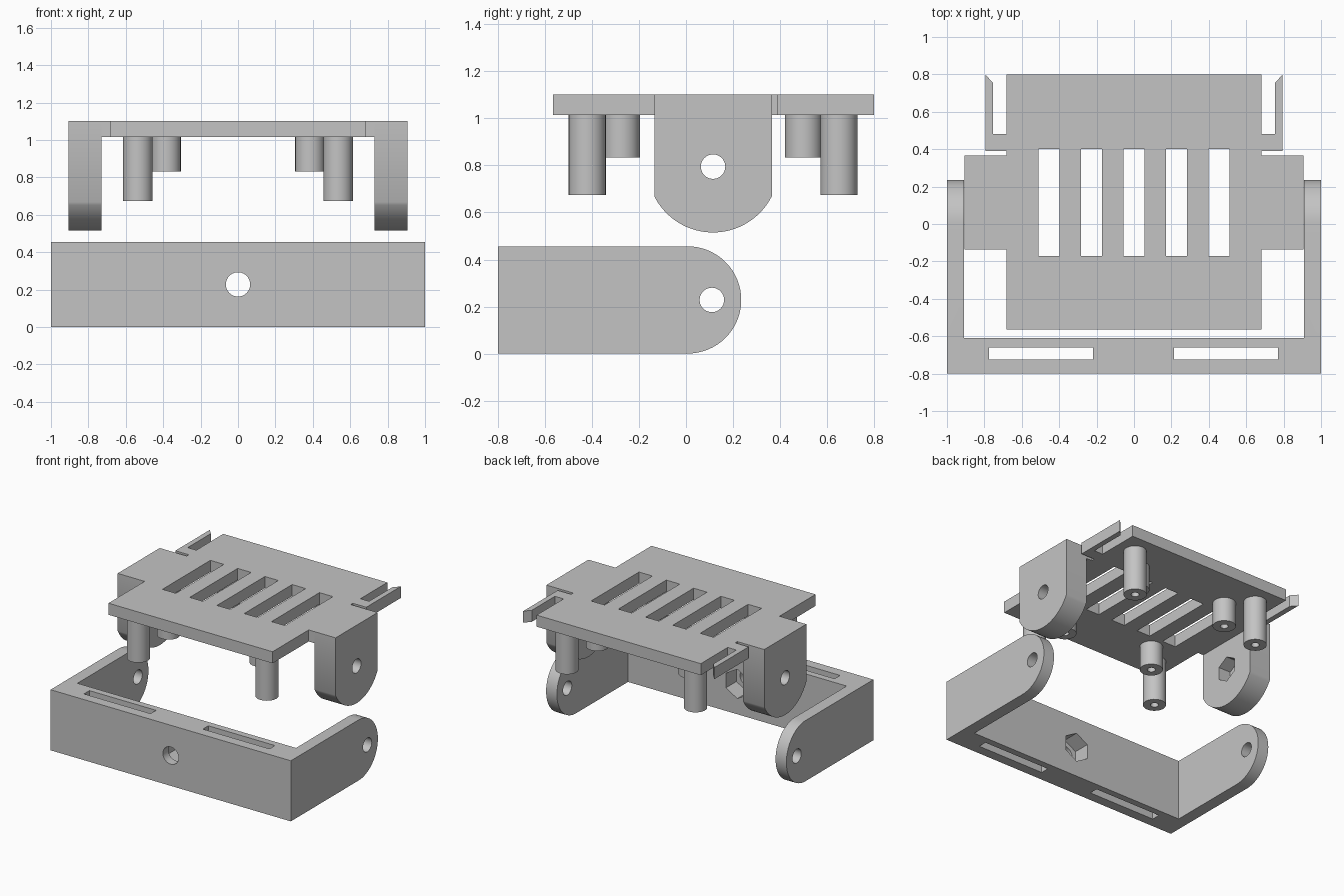
import bpy, bmesh
from math import sin, cos, pi, asin

cube = bpy.data.objects.get("Cube")
if cube:
    bpy.data.objects.remove(cube, do_unlink=True)

grey = bpy.data.materials.new("plain grey plastic")
grey.use_nodes = True
color = (0.55, 0.55, 0.55, 1)
grey.diffuse_color = color
grey.node_tree.nodes["Principled BSDF"].inputs["Base Color"].default_value = color


def finish(name, bm):
    bmesh.ops.recalc_face_normals(bm, faces=bm.faces)
    mesh = bpy.data.meshes.new(name)
    bm.to_mesh(mesh)
    bm.free()
    mesh.materials.append(grey)
    obj = bpy.data.objects.new(name, mesh)
    bpy.context.collection.objects.link(obj)
    return obj


def prism(name, points, axis, start, end):
    """Extrude a flat outline along one axis."""
    place = {"x": lambda u, v, w: (w, u, v),
             "y": lambda u, v, w: (u, w, v),
             "z": lambda u, v, w: (u, v, w)}[axis]
    bm = bmesh.new()
    rings = [[bm.verts.new(place(u, v, w)) for u, v in points] for w in (start, end)]
    for ring in rings:
        bm.faces.new(ring)
    for i in range(len(points)):
        j = (i + 1) % len(points)
        bm.faces.new((rings[0][i], rings[0][j], rings[1][j], rings[1][i]))
    return finish(name, bm)


def arc(cu, cv, r, a0, a1, steps):
    return [(cu + r * cos(a0 + (a1 - a0) * i / steps),
             cv + r * sin(a0 + (a1 - a0) * i / steps)) for i in range(steps + 1)]


def circle(cu, cv, r, n=40):
    return arc(cu, cv, r, 0, 2 * pi, n)[:-1]


def hexagon(cu, cv, r):
    return arc(cu, cv, r, pi / 2, 5 * pi / 2, 6)[:-1]


def rect(u0, v0, u1, v1):
    return [(u0, v0), (u1, v0), (u1, v1), (u0, v1)]


def cut(target, points, axis, start, end):
    """Subtract a prism and discard the cutter."""
    cutter = prism("cutter", points, axis, start, end)
    cutter.hide_render = True
    mod = target.modifiers.new("cut", "BOOLEAN")
    mod.operation, mod.solver, mod.object = "DIFFERENCE", "EXACT", cutter
    bpy.context.view_layer.objects.active = target
    bpy.ops.object.modifier_apply(modifier=mod.name)
    bpy.data.objects.remove(cutter, do_unlink=True)


def smooth(obj):
    bpy.ops.object.select_all(action="DESELECT")
    obj.select_set(True)
    bpy.context.view_layer.objects.active = obj
    bpy.ops.object.shade_smooth_by_angle(angle=pi / 6)


# U-shaped bracket: rounded side profile, hollowed between the arms
r = 0.228
side = [(-0.8, 2 * r), (-0.8, 0)] + arc(0.007, r, r, -pi / 2, pi / 2, 32)
bracket = prism("u_bracket", side, "x", -1, 1)
cut(bracket, rect(-0.91, -0.61, 0.91, 0.5), "z", -0.1, 0.6)
cut(bracket, circle(0.11, r, 0.052), "x", -1.1, 1.1)
cut(bracket, circle(0, r, 0.065), "y", -0.9, -0.5)
cut(bracket, hexagon(0, r, 0.11), "y", -0.735, -0.5)
for x0, x1 in ((-0.775, -0.22), (0.215, 0.77)):
    cut(bracket, rect(x0, -0.725, x1, -0.66), "z", -0.1, 0.6)
smooth(bracket)

# Mounting plate with ears and back clips, mirrored outline
low, top = 1.015, 1.102
half = [(0.683, -0.565), (0.683, -0.135), (0.73, -0.135), (0.73, 0.365),
        (0.683, 0.365), (0.683, 0.39), (0.795, 0.39), (0.795, 0.8),
        (0.755, 0.755), (0.755, 0.48), (0.683, 0.48), (0.683, 0.8)]
plate = prism("mounting_plate", half + [(-x, y) for x, y in reversed(half)],
              "z", low, top)
for i in range(-2, 3):
    cut(plate, rect(i * 0.227 - 0.056, -0.17, i * 0.227 + 0.056, 0.4),
        "z", 0.9, 1.2)

# Side lugs with a pivot hole and an inner nut pocket
cy, cz, lug_r, half_w = 0.115, 0.795, 0.28, 0.25
spread = asin(half_w / lug_r)
lug_side = ([(cy + half_w, top), (cy - half_w, top)]
            + arc(cy, cz, lug_r, -pi / 2 - spread, -pi / 2 + spread, 32))
for s, label in ((1, "left"), (-1, "right")):
    lug = prism(label + "_lug", lug_side, "x", s * 0.73, s * 0.907)
    cut(lug, circle(cy, cz, 0.052), "x", s * 0.6, s * 1.0)
    cut(lug, hexagon(cy, cz, 0.095), "x", s * 0.6, s * 0.83)
    smooth(lug)


def pin(name, x, y, bottom):
    """Round standoff with a blind screw hole in its lower end."""
    profile = [(0, low - 0.02), (0.028, low - 0.02), (0.028, bottom),
               (0.079, bottom), (0.079, low)]
    n = 32
    bm = bmesh.new()
    verts = [bm.verts.new((x + pr, y, z)) for pr, z in profile]
    edges = [bm.edges.new(pair) for pair in zip(verts, verts[1:])]
    bmesh.ops.spin(bm, geom=verts + edges, cent=(x, y, 0), axis=(0, 0, 1),
                   angle=2 * pi, steps=n)
    bmesh.ops.remove_doubles(bm, verts=bm.verts, dist=0.0001)
    smooth(finish(name, bm))


# Long and short standoffs under the plate
for sx, label in ((1, "left"), (-1, "right")):
    for long_y, short_y, end in ((-0.42, -0.275, "front"), (0.65, 0.5, "back")):
        pin(f"long_standoff_{end}_{label}", sx * 0.535, long_y, 0.675)
        pin(f"short_standoff_{end}_{label}", sx * 0.385, short_y, 0.833)
